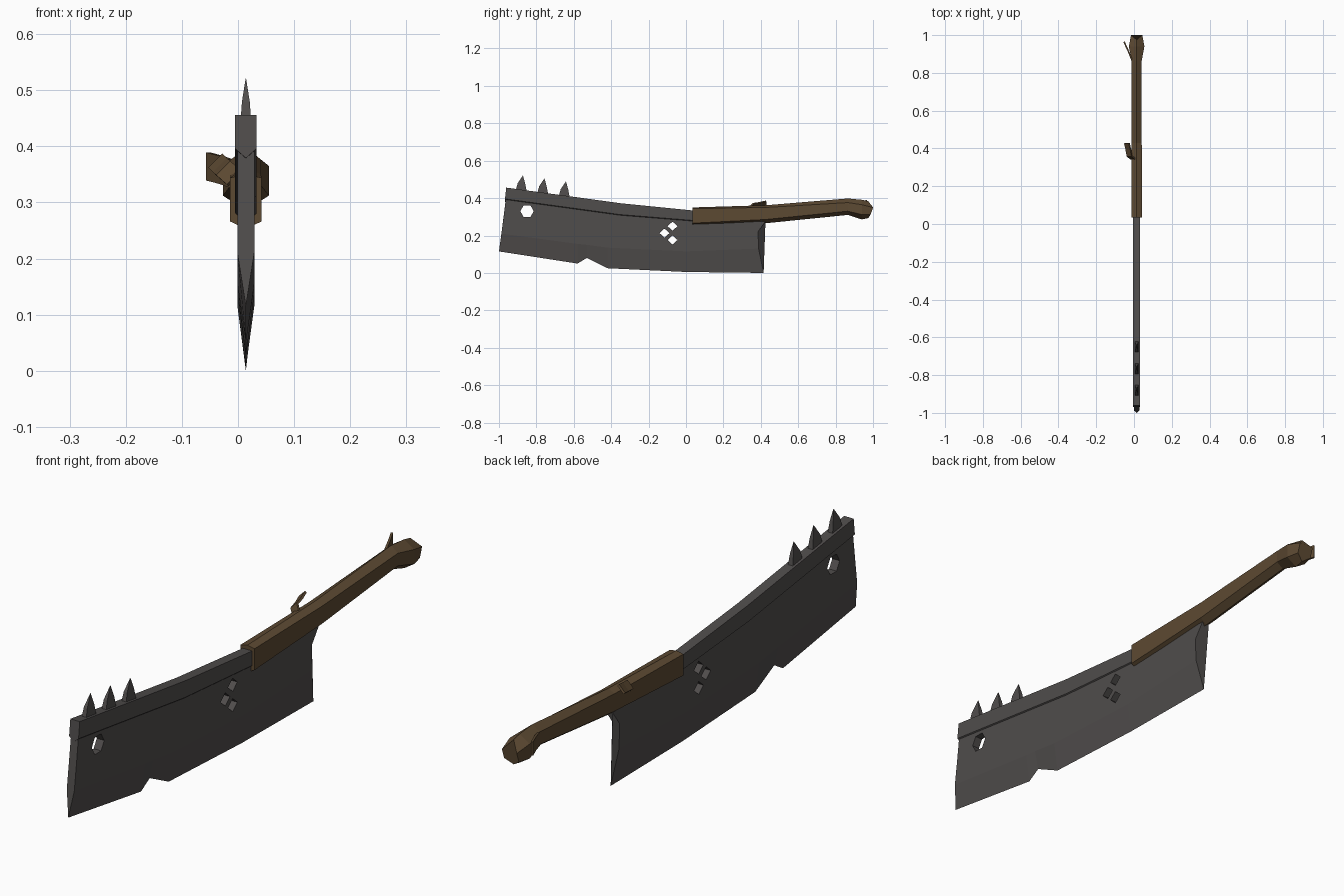
import bpy, bmesh, math
from mathutils import Vector

if "Cube" in bpy.data.objects:
    bpy.data.objects.remove(bpy.data.objects["Cube"])

CX = 0.014  # centre plane of the blade and handle


def material(name, rgb):
    m = bpy.data.materials.new(name)
    m.diffuse_color = (*rgb, 1)
    m.use_nodes = True
    m.node_tree.nodes["Principled BSDF"].inputs["Base Color"].default_value = m.diffuse_color
    return m


METAL = material("dark iron", (0.080, 0.074, 0.072))
WOOD = material("brown wood", (0.108, 0.067, 0.032))


def loft(name, rings, mat):
    """Closed solid through a list of equally sized point rings."""
    bm = bmesh.new()
    vs = [[bm.verts.new(p) for p in r] for r in rings]
    n = len(vs[0])
    for a, b in zip(vs, vs[1:]):
        for i in range(n):
            j = (i + 1) % n
            bm.faces.new((a[i], a[j], b[j], b[i]))
    bm.faces.new(vs[0])
    bm.faces.new(vs[-1])
    bmesh.ops.remove_doubles(bm, verts=bm.verts, dist=1e-5)
    bmesh.ops.recalc_face_normals(bm, faces=bm.faces)
    me = bpy.data.meshes.new(name)
    bm.to_mesh(me)
    bm.free()
    me.materials.append(mat)
    ob = bpy.data.objects.new(name, me)
    bpy.context.collection.objects.link(ob)
    return ob


# Blade: columns of (y, z) for cutting edge, bevel line, middle, top
columns = [
    ((-1.0, .115), (-.987, .21), (-.975, .30), (-.96, .42)),
    ((-.58, .05), (-.58, .155), (-.58, .26), (-.58, .36)),
    ((-.53, .08), (-.53, .15), (-.53, .25), (-.53, .35)),
    ((-.42, .025), (-.42, .135), (-.42, .24), (-.42, .335)),
    ((0, .005), (0, .115), (0, .22), (0, .295)),
    ((.415, 0), (.388, .13), (.385, .22), (.425, .275)),
]
W = 0.015
rings = []
for edge, bevel, mid, top in columns:
    rings.append([(CX, *edge)] + [(CX + W, *p) for p in (bevel, mid, top)]
                 + [(CX - W, *p) for p in (top, mid, bevel)])
blade = loft("blade", rings, METAL)

# Holes through the blade: one hexagon, three diamonds
holes = [(-.85, .33, .036, .036, 6), (-.115, .213, .027, .024, 4),
         (-.072, .176, .027, .024, 4), (-.072, .250, .027, .024, 4)]
for k, (y, z, ry, rz, n) in enumerate(holes):
    shape = [(y + ry * math.cos(i * math.tau / n), z + rz * math.sin(i * math.tau / n))
             for i in range(n)]
    cutter = loft(f"hole_cutter_{k + 1}", [[(x, *p) for p in shape] for x in (-.1, .1)], METAL)
    mod = blade.modifiers.new("hole", "BOOLEAN")
    mod.operation, mod.solver, mod.object = "DIFFERENCE", "EXACT", cutter
    cutter.hide_render = True
    cutter.hide_set(True)

# Spine: bar with a V-shaped underside along the blade's back
S = 0.019
rings = []
for y, top, bottom in ((-.965, .456, .396), (-.35, .372, .312), (.06, .331, .279)):
    rings.append([(CX - S, y + .004, top), (CX + S, y + .004, top), (CX + S, y - .003, bottom),
                  (CX, y - .003, bottom - .017), (CX - S, y - .003, bottom)])
loft("spine", rings, METAL)

# Spikes along the front of the spine
for k in range(3):
    y, z = -.882 + k * .115, .437 - k * .016
    rings = []
    for dy, dz, hx, hy in ((0, 0, .010, .030), (.002, .042, .007, .020), (.010, .084, .0004, .0004)):
        rings.append([(CX + sx * hx, y + dy + sy * hy, z + dz)
                      for sx, sy in ((-1, -1), (1, -1), (1, 1), (-1, 1))])
    loft(f"spike_{k + 1}", rings, METAL)

# Handle: hexagonal section with ridged top and bottom, flaring to a pommel
stations = [  # y, top, bottom, half width, top drop, bottom rise, end tilt
    (.035, .350, .253, .028, .006, .013, 0), (.43, .362, .266, .027, .012, .020, 0),
    (.865, .398, .310, .027, .022, .020, 0), (.94, .391, .286, .041, .026, .026, 0),
    (1.0, .383, .293, .030, .033, .020, .025)]
rings = []
for y, top, bot, w, drop, rise, tilt in stations:
    rings.append([(CX, y - tilt, top), (CX + w, y, top - drop), (CX + w, y - tilt / 2, bot + rise),
                  (CX, y - tilt, bot), (CX - w, y - tilt / 2, bot + rise), (CX - w, y, top - drop)])
loft("handle", rings, WOOD)


# Splinters: thin curling strips peeling off the left of the handle
def splinter(name, path, width, thick):
    pts = [Vector(p) for p in path]
    u = Vector(width)
    rings = []
    for i, p in enumerate(pts):
        t = pts[min(i + 1, len(pts) - 1)] - pts[max(i - 1, 0)]
        v = u.cross(t).normalized() * thick
        rings.append([p - u - v, p + u - v, p + u + v, p - u + v])
    loft(name, rings, WOOD)


splinter("middle_splinter",
         [(-.006, .345, .343), (-.024, .360, .359), (-.030, .395, .364), (-.038, .428, .372)],
         (.0125, 0, .0125), .004)
splinter("pommel_splinter",
         [(-.008, .860, .350), (-.030, .915, .358), (-.053, .965, .364)],
         (0, 0, .025), .004)
